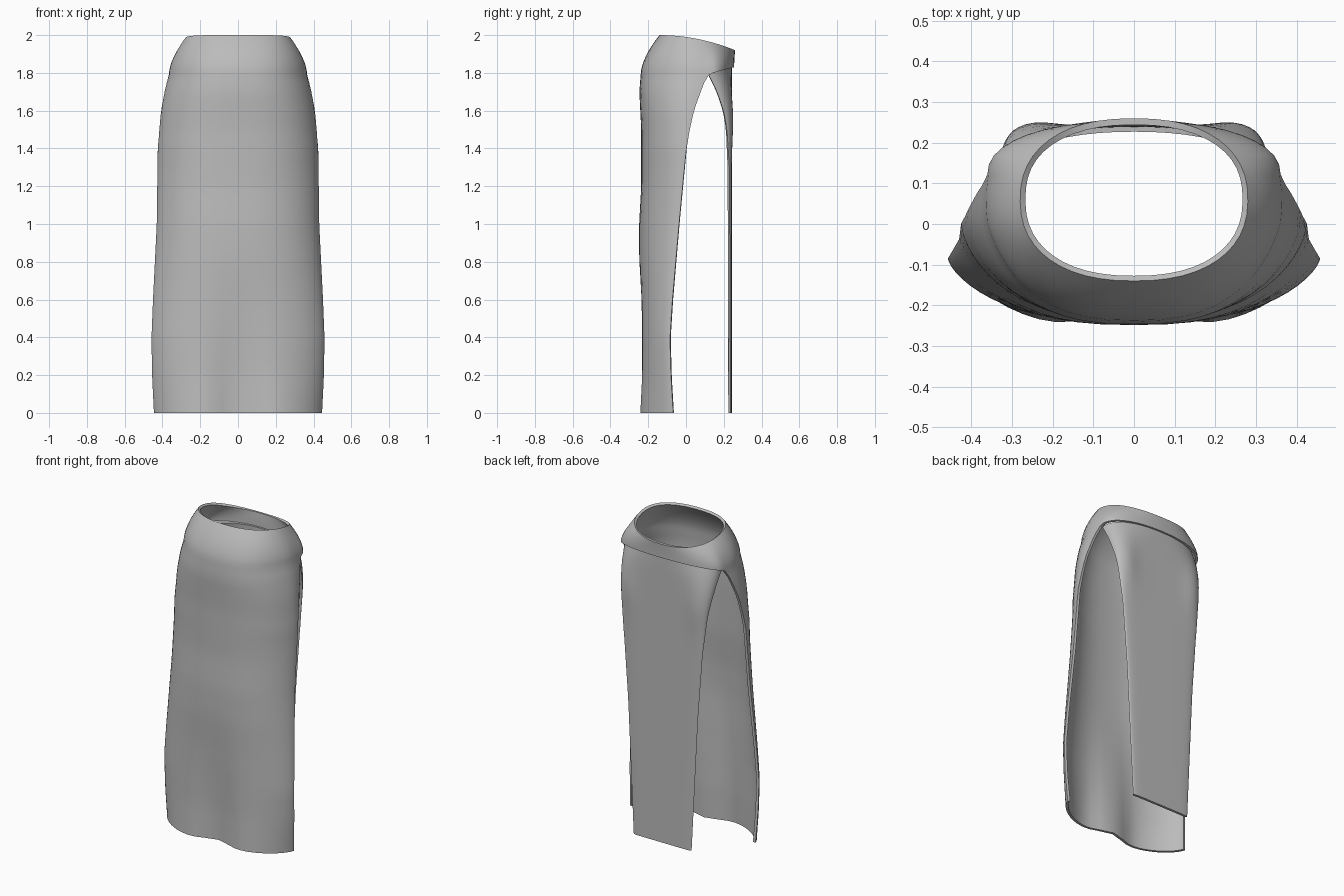
import bpy, math

if "Cube" in bpy.data.objects:
    bpy.data.objects.remove(bpy.data.objects["Cube"])

THICK = 0.016
fabric = bpy.data.materials.new("grey fabric")
fabric.diffuse_color = (0.5, 0.5, 0.5, 1)
fabric.use_nodes = True
fabric.node_tree.nodes["Principled BSDF"].inputs["Base Color"].default_value = fabric.diffuse_color


def ramp(points, z):
    """Linear interpolation through (z, value) pairs."""
    for (a, va), (b, vb) in zip(points, points[1:]):
        if z <= b:
            return va + (vb - va) * max(0, (z - a) / (b - a))
    return points[-1][1]


def power(v, e):
    return math.copysign(abs(v) ** e, v)


def make_cloth(name, verts, faces):
    mesh = bpy.data.meshes.new(name)
    mesh.from_pydata(verts, [], faces)
    mesh.materials.append(fabric)
    ob = bpy.data.objects.new(name, mesh)
    bpy.context.collection.objects.link(ob)
    mod = ob.modifiers.new("thickness", 'SOLIDIFY')
    mod.thickness = THICK
    mod.offset = -1
    bpy.ops.object.select_all(action='DESELECT')
    ob.select_set(True)
    bpy.context.view_layer.objects.active = ob
    bpy.ops.object.modifier_apply(modifier=mod.name)
    bpy.ops.object.shade_smooth_by_angle(angle=math.radians(30))


# Front drape outline by height: half width, front depth, side edge depth
ARCH = 1.79
WIDTH = [(0, .445), (.2, .455), (.4, .458), (.6, .45), (.8, .44), (1, .43),
         (1.4, .425), (1.6, .412), (1.7, .398), (ARCH, .38)]
FRONT = [(0, -.262), (.2, -.248), (.4, -.244), (.6, -.244), (.8, -.249), (1, -.248),
         (1.2, -.237), (1.5, -.237), (1.7, -.247), (ARCH, -.24)]
EDGE = [(0, -.068), (.2, -.08), (.4, -.085), (.6, -.072), (1, -.037), (1.2, -.018),
        (1.4, .002), (1.5, .02), (1.6, .042), (1.7, .078), (1.75, .097), (ARCH, .122)]
FALL = [(0, 1.4), (1.3, 1.3), (1.6, 1.1), (ARCH, 1.0)]   # how sharply the sides recede


def drape_point(phi, z):
    w, f, e = ramp(WIDTH, z), ramp(FRONT, z), ramp(EDGE, z)
    x = w * power(math.sin(phi), 2 / 2.6)
    y = e - (e - f) * max(0, math.cos(phi)) ** ramp(FALL, z)
    x *= 1 - 0.05 * max(0, y) / 0.12            # draw in towards the back
    dent = 0.065 * max(0, 1 - z / 0.9) ** 1.5   # soft fold at the hem
    y += dent * math.exp(-(x / 0.12) ** 2)
    return (x, y, z)


def waist_point(a):
    x = .28 * power(math.sin(a), 2 / 2.3)
    y = .06 - .2 * power(math.cos(a), 2 / 2.3)
    return (x, y, 2 - .5 * (y + .14) ** 2)


# Front drape and hip yoke: one cloth, closed into a ring above the side arches
FC, BC, ROWS, YOKE = 28, 20, 36, 8
SIDE = math.radians(104)
verts, faces = [], []
heights = [ARCH * (r / ROWS) ** 0.85 for r in range(ROWS + 1)]
phis = [math.pi * (c / FC - .5) for c in range(FC + 1)]
for z in heights:
    verts += [drape_point(p, z) for p in phis]
n = FC + 1
for r in range(ROWS):
    for c in range(FC):
        i = r * n + c
        faces.append((i, i + 1, i + n + 1, i + n))

ring = verts[-n:]
angles = [p * SIDE / (math.pi / 2) for p in phis]
ids = list(range(ROWS * n, ROWS * n + n))
rx, ry = ring[-1][0], ring[-1][1]
for k in range(1, BC):                           # lip across the back
    b = math.pi * k / BC
    s = math.sin(b)
    ids.append(len(verts))
    verts.append((rx * power(math.cos(b), .9), ry + .133 * s ** .9, ARCH + .04 * s ** .7))
    ring.append(verts[-1])
    angles.append(SIDE + (2 * math.pi - 2 * SIDE) * k / BC)
m = len(ring)
for r in range(1, YOKE + 1):
    s = r / YOKE
    t = s ** 1.7
    new = []
    for p, a in zip(ring, angles):
        q = waist_point(a)
        new.append(len(verts))
        verts.append((p[0] + (q[0] - p[0]) * t, p[1] + (q[1] - p[1]) * t,
                      p[2] + (q[2] - p[2]) * s))
    for c in range(m):
        d = (c + 1) % m
        faces.append((ids[c], ids[d], new[d], new[c]))
    ids = new
make_cloth("front_drape_and_yoke", verts, faces)

# Back panel: tapering flat sheet tucked under the yoke lip
HALF = [(0, .205), (.85, .247), (1.25, .277), (1.5, .303), (1.65, .323), (1.8, .338)]
BACK_EDGE = [(0, .236), (1.3, .23), (1.5, .214), (1.6, .197), (1.7, .165), (1.8, .118)]
ROUND = [(0, 8), (1.5, 8), (1.8, 2.2)]
PC, PR = 24, 32
verts, faces = [], []
for r in range(PR + 1):
    for c in range(PC + 1):
        v = math.cos(math.pi * c / PC)
        top = 1.795 + .04 * math.sqrt(max(0, 1 - v * v))
        z = top * (r / PR) ** 0.8
        h = z * 1.8 / top                        # height measured along the sheet
        e = ramp(BACK_EDGE, h)
        crown = max(0, 1 - abs(v) ** ramp(ROUND, h)) ** .5
        bulge = .01 * math.exp(-((abs(v) - .8) / .2) ** 2) * math.exp(-((h - 1.55) / .15) ** 2)
        verts.append((ramp(HALF, h) * v, e + (.243 - e) * crown + bulge, z))
n = PC + 1
for r in range(PR):
    for c in range(PC):
        i = r * n + c
        faces.append((i, i + 1, i + n + 1, i + n))
make_cloth("back_panel", verts, faces)
